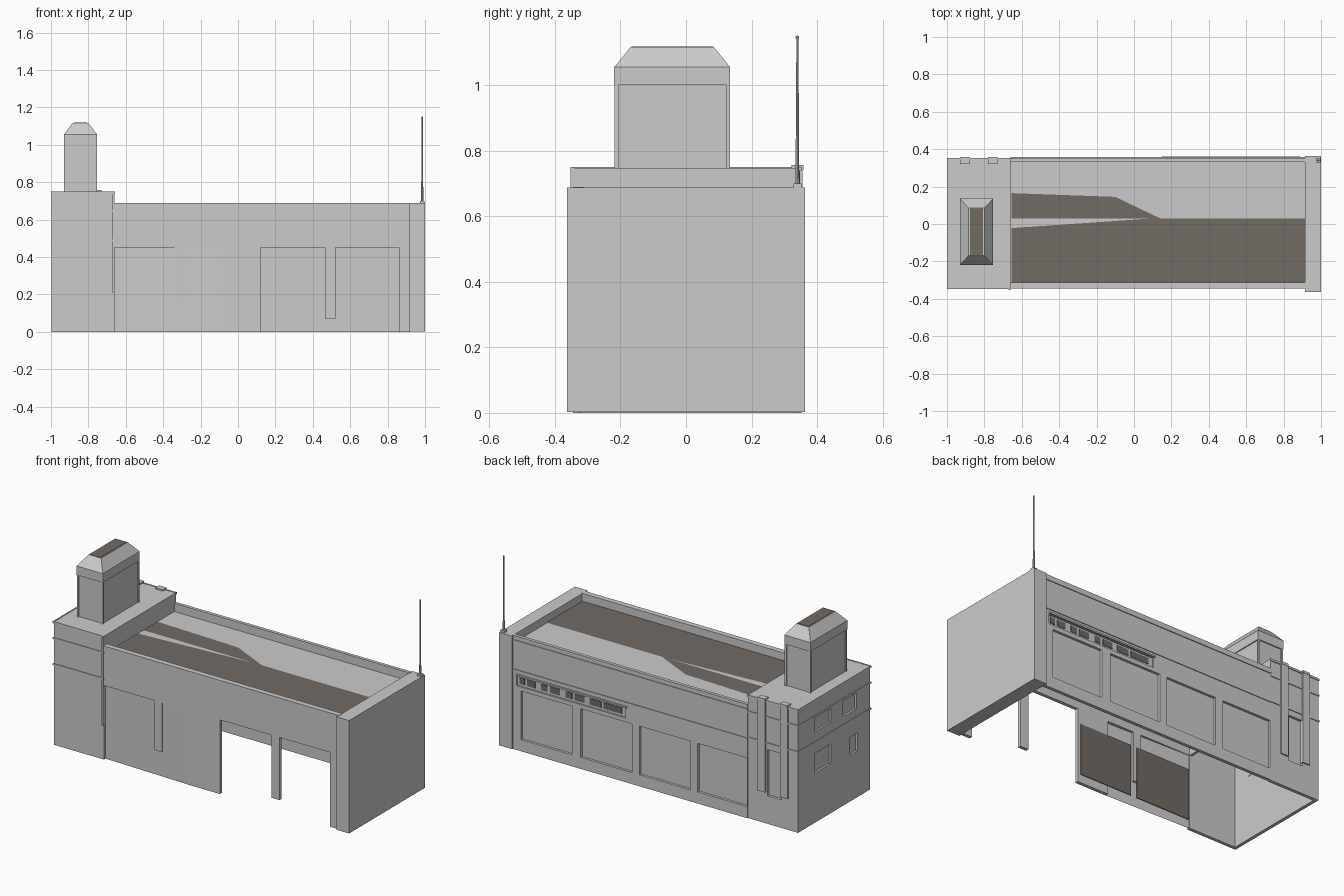
import bpy, bmesh, math

if "Cube" in bpy.data.objects:
    bpy.data.objects.remove(bpy.data.objects["Cube"])

brown = bpy.data.materials.new("dark_brown")
brown.diffuse_color = (0.17, 0.145, 0.13, 1)
brown.use_nodes = True
brown.node_tree.nodes["Principled BSDF"].inputs["Base Color"].default_value = brown.diffuse_color


def finish(name, bm, mat=None):
    bmesh.ops.recalc_face_normals(bm, faces=bm.faces)
    me = bpy.data.meshes.new(name)
    bm.to_mesh(me)
    bm.free()
    ob = bpy.data.objects.new(name, me)
    bpy.context.collection.objects.link(ob)
    if mat:
        me.materials.append(mat)
    return ob


def box(name, x, y, z, mat=None):
    bm = bmesh.new()
    bmesh.ops.create_cube(bm, size=1)
    for v in bm.verts:
        v.co = [a[0] + (c + 0.5) * (a[1] - a[0]) for a, c in zip((x, y, z), v.co)]
    return finish(name, bm, mat)


def poly(name, pts, mat=None):
    bm = bmesh.new()
    bm.faces.new([bm.verts.new(p) for p in pts])
    return finish(name, bm, mat)


def wall(name, axis, pos, u, z, holes, thick=0.02):
    """Flat wall with rectangular openings (u0, u1, z0, z1), pos = middle plane."""
    us = sorted({*u, *[h[i] for h in holes for i in (0, 1)]})
    zs = sorted({*z, *[h[i] for h in holes for i in (2, 3)]})
    bm = bmesh.new()
    grid = {}

    def vert(a, b):
        if (a, b) not in grid:
            grid[a, b] = bm.verts.new((a, pos, b) if axis == 'y' else (pos, a, b))
        return grid[a, b]

    for a, b in zip(us, us[1:]):
        for c, d in zip(zs, zs[1:]):
            m, n = (a + b) / 2, (c + d) / 2
            if not any(h[0] < m < h[1] and h[2] < n < h[3] for h in holes):
                bm.faces.new([vert(a, c), vert(b, c), vert(b, d), vert(a, d)])
    ob = finish(name, bm)
    mod = ob.modifiers.new("thickness", 'SOLIDIFY')
    mod.thickness, mod.offset = thick, 0
    return ob


# Back wall with four window bays and a high slot strip
bays = [(0.52, 0.86), (0.115, 0.46), (-0.275, 0.065), (-0.655, -0.325)]
strip = (0.16, 0.89, 0.39, 0.45)
wall("back_wall", 'y', 0.342, (-0.66, 0.92), (0, 0.69),
     [(a, b, 0.07, 0.365) for a, b in bays] + [strip])
for a, b in bays:
    box("back_window", (a - .005, b + .005), (0.328, 0.337), (0.065, 0.37))
box("slot_strip", (0.155, 0.895), (0.33, 0.343), (0.385, 0.455))
for a, b in [(0.77, 0.875), (0.605, 0.73), (0.44, 0.565), (0.19, 0.405)]:
    m = a + (b - a) * 0.6
    for s, e in ((a, m - .008), (m + .008, b)):
        box("slot_window", (s, e), (0.34, 0.346), (0.403, 0.44), brown)
box("strip_ledge", (0.15, 0.89), (0.345, 0.36), (0.452, 0.462))

# Front wall with open bays, short hanging posts and slightly angled infill
wall("front_wall", 'y', -0.335, (-0.66, 0.92), (0, 0.69),
     [(0.12, 0.465, 0, 0.45), (0.52, 0.86, 0, 0.45), (0.465, 0.52, 0, 0.07),
      (-0.66, -0.32, 0, 0.45), (-0.27, -0.09, 0, 0.45), (-0.32, -0.27, 0, 0.15)])
poly("front_infill", [(-0.66, -0.328, 0), (-0.09, -0.344, 0),
                      (-0.09, -0.344, 0.45), (-0.66, -0.328, 0.45)])
for a, b in ((-0.655, -0.29), (-0.25, 0.1)):
    box("inner_panel", (a, b), (-0.325, -0.321), (0.05, 0.36), brown)

# Roof sheet, front coping and dark roof areas
box("roof", (-0.67, 0.92), (-0.33, 0.345), (0.63, 0.64))
box("front_coping", (-0.66, 0.92), (-0.345, -0.312), (0.64, 0.69))
zr = 0.643
poly("roof_dark_front", [(-0.655, -0.312, zr), (0.914, -0.312, zr), (0.914, 0.03, zr),
                         (0.1, 0.03, zr), (-0.655, -0.022, zr)], brown)
poly("roof_dark_back", [(-0.655, 0.03, zr), (0.14, 0.03, zr),
                        (-0.1, 0.145, zr), (-0.655, 0.165, zr)], brown)

# End slab and mast
box("end_slab", (0.915, 1.0), (-0.363, 0.363), (0.003, 0.688))
bm = bmesh.new()
bmesh.ops.create_cone(bm, cap_ends=True, segments=8, radius1=0.006, radius2=0.003, depth=0.46)
bmesh.ops.translate(bm, verts=bm.verts, vec=(0.985, 0.34, 0.918))
finish("mast", bm)
bm = bmesh.new()
bmesh.ops.create_icosphere(bm, subdivisions=1, radius=0.006)
bmesh.ops.translate(bm, verts=bm.verts, vec=(0.985, 0.34, 1.146))
finish("mast_tip", bm)
box("mast_bracket", (0.972, 0.998), (0.328, 0.352), (0.688, 0.7))

# Tower walls
wall("tower_front", 'y', -0.333, (-0.995, -0.66), (0, 0.745), [])
wall("tower_back", 'y', 0.338, (-0.995, -0.66), (0, 0.745), [(-0.885, -0.79, 0.17, 0.45)])
box("tower_back_window", (-0.89, -0.785), (0.325, 0.332), (0.165, 0.455))
openings = [(0.035, 0.19, 0.55, 0.635), (-0.21, -0.08, 0.54, 0.635),
            (0.035, 0.19, 0.3, 0.42), (-0.22, -0.15, 0.28, 0.39)]
wall("tower_side", 'x', -0.986, (-0.343, 0.348), (0, 0.745), openings)
for a, b, c, d in openings:
    box("side_window", (-0.984, -0.978), (a - .004, b + .004), (c - .004, d + .004))
box("tower_inner_wall", (-0.675, -0.66), (-0.343, 0.348), (0.45, 0.745))
box("tower_roof", (-0.995, -0.66), (-0.343, 0.348), (0.735, 0.748))

# Thin ledges wrapping the tower, continued along the back
for lo, hi in ((0.642, 0.652), (0.484, 0.494), (0.738, 0.75)):
    box("ledge_front", (-1, -0.658), (-0.348, -0.34), (lo, hi))
    box("ledge_back", (-1, -0.658), (0.345, 0.353), (lo, hi))
    box("ledge_side", (-1, -0.992), (-0.348, 0.353), (lo, hi))
box("back_ledge", (-0.66, 0.915), (0.35, 0.357), (0.478, 0.488))
box("back_cornice", (-0.66, 0.915), (0.35, 0.357), (0.655, 0.665))
box("tower_corner_fin", (-0.672, -0.66), (-0.352, -0.34), (0.21, 0.75))

# Back pilasters with caps
for x in (-0.905, -0.755):
    box("back_pilaster", (x - .025, x + .025), (0.335, 0.356), (0.19, 0.745))
    box("pilaster_cap", (x - .025, x + .025), (0.322, 0.358), (0.742, 0.757))

# Roof turret: stacked rectangular sections with a chamfered head
cx, cy = -0.842, -0.042
sections = [(0.082, 0.170, 0.745), (0.082, 0.170, 1.0), (0.088, 0.177, 1.0),
            (0.088, 0.177, 1.055), (0.042, 0.127, 1.117)]
bm = bmesh.new()
rings = [[bm.verts.new((cx + i * a, cy + j * b, z))
          for i, j in ((-1, -1), (1, -1), (1, 1), (-1, 1))] for a, b, z in sections]
for r, s in zip(rings, rings[1:]):
    for k in range(4):
        n = (k + 1) % 4
        bm.faces.new([r[k], r[n], s[n], s[k]])
bm.faces.new(rings[-1])
finish("turret", bm)
box("turret_cap", (cx - .036, cx + .036), (cy - .124, cy + .124), (1.115, 1.119), brown)
for i in (-1, 1):
    for j in (-1, 1):
        x, y = cx + i * 0.081, cy + j * 0.17
        box("turret_fin", (x - .006, x + .006), (y - .006, y + .006), (0.745, 1.0))
